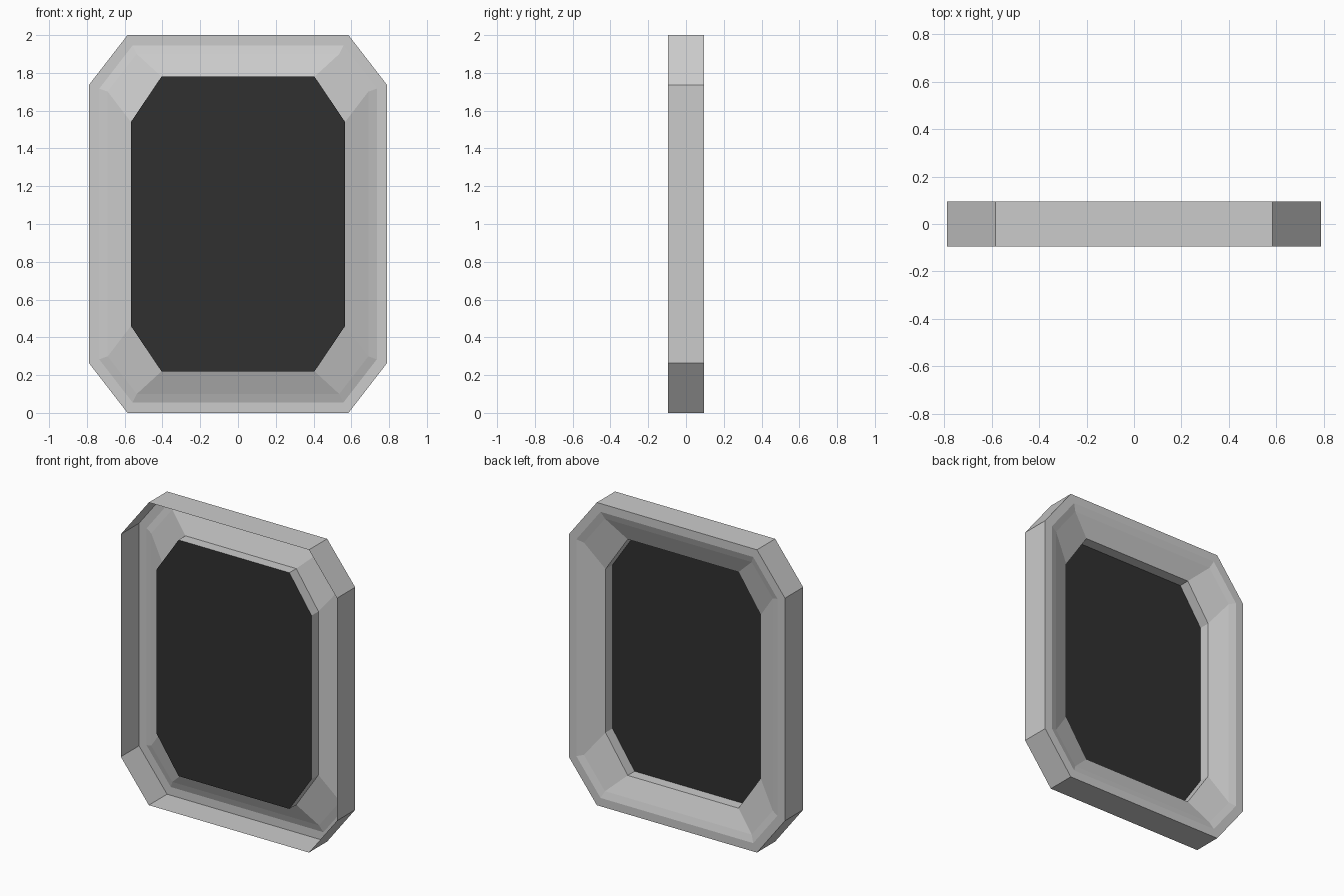
import bpy

if "Cube" in bpy.data.objects:
    bpy.data.objects.remove(bpy.data.objects["Cube"])


def material(name, value):
    m = bpy.data.materials.new(name)
    m.diffuse_color = (value, value, value, 1)
    m.use_nodes = True
    m.node_tree.nodes["Principled BSDF"].inputs["Base Color"].default_value = m.diffuse_color
    return m


def ring(w, h, cx, cz, y):
    """Chamfered rectangle centred on z = 1: half sizes w, h; chamfer ends at cx, cz."""
    quarter = [(w, cz), (cx, h)]
    pts = quarter + [(-x, z) for x, z in quarter[::-1]]
    pts += [(-x, -z) for x, z in pts]
    return [(x, y, 1 + z) for x, z in pts]


def inset(d, y):
    return ring(0.79 - d, 1 - d, 0.585 - 0.49 * d, 0.735 - 0.34 * d, y)


def loft(name, rings, mat=None, cap=False):
    verts = [p for r in rings for p in r]
    faces = [(a * 8 + i, a * 8 + (i + 1) % 8, a * 8 + 8 + (i + 1) % 8, a * 8 + 8 + i)
             for a in range(len(rings) - 1) for i in range(8)]
    if cap:
        faces.append(tuple(range(8)))
    mesh = bpy.data.meshes.new(name)
    mesh.from_pydata(verts, [], faces)
    obj = bpy.data.objects.new(name, mesh)
    bpy.context.collection.objects.link(obj)
    if mat:
        mesh.materials.append(mat)
    return obj


def opening(y):
    return ring(0.567, 0.78, 0.405, 0.54, y)


# Outer wall and narrow rim; the -y side of the shell is open
loft("outer_frame", [inset(0, -0.095), inset(0, 0.095), inset(0.03, 0.095)])

# Pale inlaid strip around the rim
loft("rim_strip", [inset(0.03, 0.095), inset(0.055, 0.095)], material("pale_grey", 0.8))

# Sloped inner border and the straight recess wall
loft("inner_border", [inset(0.055, 0.095), inset(0.1, 0.08), opening(0.03), opening(-0.042)])

# Dark recessed panel
loft("dark_panel", [opening(-0.042)], material("dark_grey", 0.03), cap=True)
